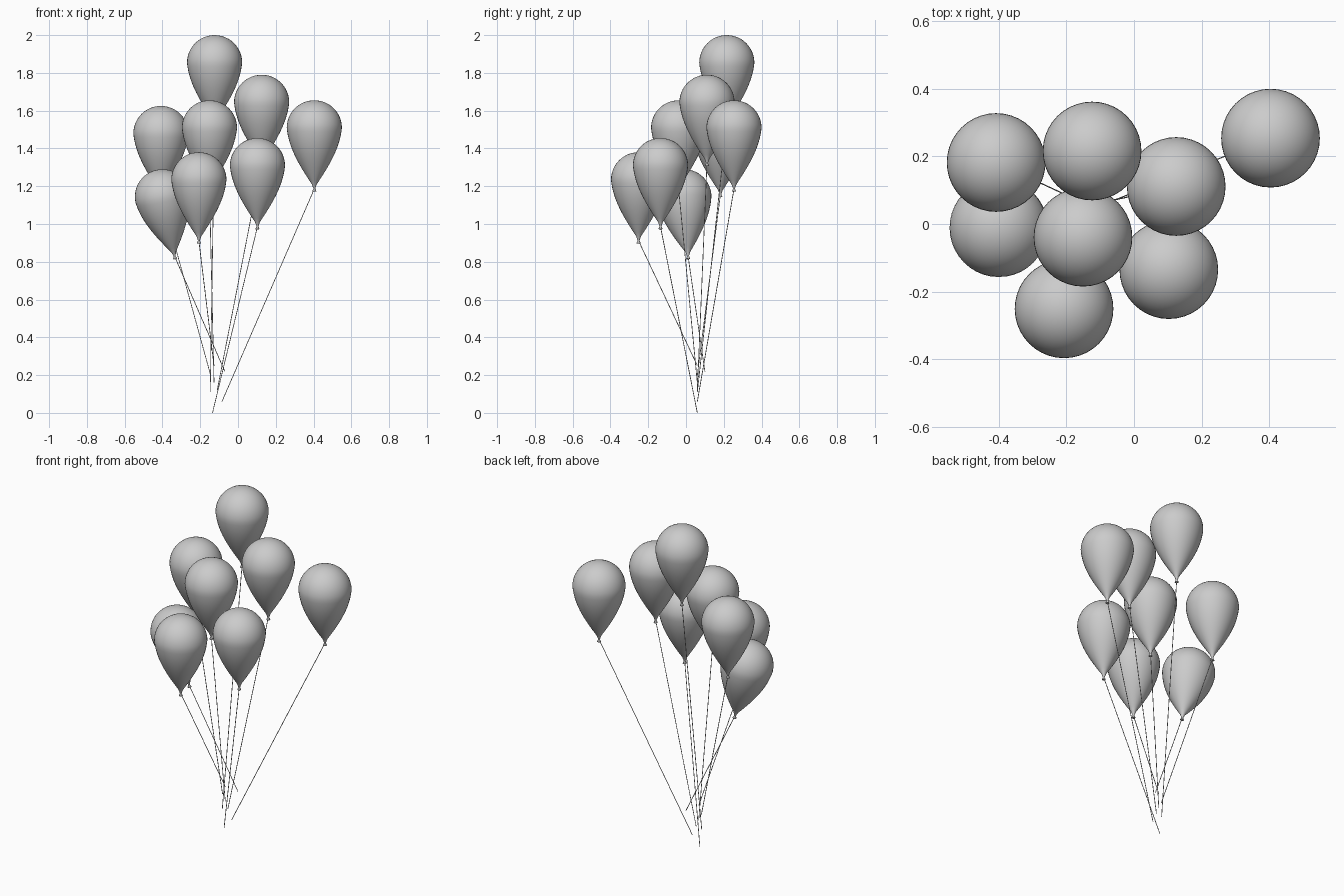
import bpy, bmesh, math
from mathutils import Vector

if "Cube" in bpy.data.objects:
    bpy.data.objects.remove(bpy.data.objects["Cube"])

R = 0.146      # balloon radius
TAIL = 0.318   # widest point down to the neck
SEG = 40


def balloon_profile():
    # round cap, tapering belly, then neck and flared knot (radius, height)
    pts = [(R * math.sin(a), R * math.cos(a))
           for a in (math.pi / 2 * i / 12 for i in range(13))]
    for i in range(1, 16):
        f = i / 16
        r = R * (0.8 * math.cos(math.pi / 2 * f) + 0.2 * (1 - f))
        pts.append((r, -TAIL * f))
    return pts + [(0.006, -TAIL), (0.005, -TAIL - 0.004),
                  (0.011, -TAIL - 0.017), (0.009, -TAIL - 0.019), (0, -TAIL - 0.015)]


def balloon_mesh():
    bm = bmesh.new()
    verts = [bm.verts.new((r, 0, z)) for r, z in balloon_profile()]
    edges = [bm.edges.new(p) for p in zip(verts, verts[1:])]
    bmesh.ops.spin(bm, geom=verts + edges, axis=(0, 0, 1), cent=(0, 0, 0),
                   angle=math.tau, steps=SEG)
    bmesh.ops.remove_doubles(bm, verts=bm.verts, dist=1e-4)
    bmesh.ops.recalc_face_normals(bm, faces=bm.faces)
    for f in bm.faces:
        f.smooth = True
    me = bpy.data.meshes.new("balloon")
    bm.to_mesh(me)
    bm.free()
    return me


def add_string(name, a, b):
    d = b - a
    bm = bmesh.new()
    bmesh.ops.create_cone(bm, cap_ends=True, segments=6, radius1=0.002,
                          radius2=0.002, depth=d.length)
    me = bpy.data.meshes.new(name)
    bm.to_mesh(me)
    bm.free()
    ob = bpy.data.objects.new(name, me)
    ob.location = (a + b) / 2
    ob.rotation_mode = 'QUATERNION'
    ob.rotation_quaternion = d.to_track_quat('Z', 'Y')
    bpy.context.collection.objects.link(ob)


# centre of the round cap, axis direction, lower end of the string
UP = (0, 0, 1)
balloons = [
    ((-0.408, 0.182, 1.479), UP, (-0.145, 0.06, 0.20)),
    ((-0.124, 0.216, 1.854), UP, (-0.147, 0.06, 0.11)),
    ((0.125, 0.111, 1.644), UP, (-0.11, 0.06, 0.12)),
    ((0.404, 0.254, 1.509), UP, (-0.085, 0.06, 0.06)),
    ((-0.400, -0.011, 1.144), (-0.205, -0.07, 1), (-0.07, 0.10, 0.22)),
    ((-0.151, -0.039, 1.509), UP, (-0.127, 0.06, 0.16)),
    ((-0.207, -0.251, 1.234), UP, (-0.127, 0.06, 0.25)),
    ((0.103, -0.135, 1.309), UP, (-0.135, 0.06, 0.0)),
]

mesh = balloon_mesh()
for i, (c, axis, end) in enumerate(balloons, 1):
    c, axis = Vector(c), Vector(axis).normalized()
    ob = bpy.data.objects.new(f"balloon_{i}", mesh)
    ob.location = c
    ob.rotation_mode = 'QUATERNION'
    ob.rotation_quaternion = Vector(UP).rotation_difference(axis)
    bpy.context.collection.objects.link(ob)
    add_string(f"string_{i}", c - axis * (TAIL + 0.005), Vector(end))
